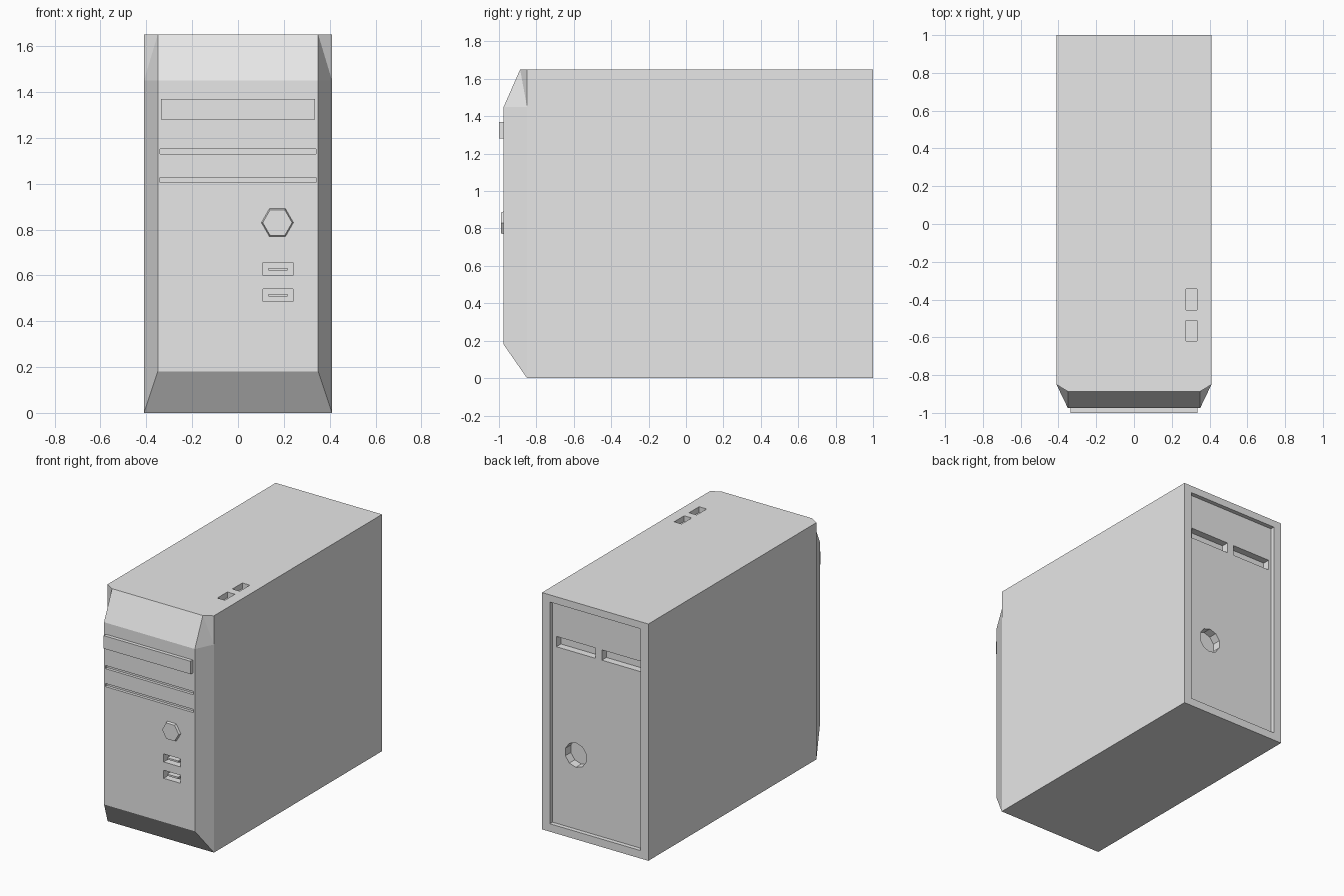
import bpy, bmesh
from math import radians
from mathutils import Matrix, Vector

cube = bpy.data.objects.get("Cube")
if cube:
    bpy.data.objects.remove(cube, do_unlink=True)

grey = bpy.data.materials.new("case_grey")
grey.use_nodes = True
grey.diffuse_color = (0.8, 0.8, 0.8, 1)
grey.node_tree.nodes["Principled BSDF"].inputs["Base Color"].default_value = (0.8, 0.8, 0.8, 1)

HALF, FRONT, TOP = 0.41, -0.975, 1.65


def finish(name, bm):
    bmesh.ops.recalc_face_normals(bm, faces=bm.faces)
    mesh = bpy.data.meshes.new(name)
    bm.to_mesh(mesh)
    bm.free()
    mesh.materials.append(grey)
    obj = bpy.data.objects.new(name, mesh)
    bpy.context.collection.objects.link(obj)
    return obj


def box(name, x, y, z):
    """Box from (low, high) ranges on each axis."""
    bm = bmesh.new()
    mid = Vector([(a + b) / 2 for a, b in (x, y, z)])
    size = Vector([b - a for a, b in (x, y, z)])
    bmesh.ops.create_cube(bm, size=1, matrix=Matrix.Translation(mid) @ Matrix.Diagonal(size).to_4x4())
    return finish(name, bm)


def prism(name, centre, sides, r1, r2, depth, turn):
    """Prism along y, with r2 on its front end."""
    bm = bmesh.new()
    mat = Matrix.Translation(centre) @ Matrix.Rotation(radians(90), 4, 'X') @ Matrix.Rotation(radians(turn), 4, 'Z')
    bmesh.ops.create_cone(bm, cap_ends=True, segments=sides, radius1=r1, radius2=r2, depth=depth, matrix=mat)
    return finish(name, bm)


def cut(target, cutter):
    cutter.hide_render = True
    mod = target.modifiers.new("cut", 'BOOLEAN')
    mod.operation, mod.solver, mod.object = 'DIFFERENCE', 'EXACT', cutter
    bpy.context.view_layer.update()
    baked = bpy.data.meshes.new_from_object(target.evaluated_get(bpy.context.evaluated_depsgraph_get()))
    target.modifiers.clear()
    target.data = baked
    bpy.data.objects.remove(cutter, do_unlink=True)


# Case body: mirrored side outline with a chamfered front
side = [(HALF, 1, 0), (HALF, 1, TOP), (HALF, -0.85, TOP), (HALF, -0.85, 1.45), (HALF, -0.85, 0),
        (0.35, -0.887, TOP), (0.35, FRONT, 1.45), (0.35, FRONT, 0.18)]
bm = bmesh.new()
left = [bm.verts.new(p) for p in side]
right = [bm.verts.new((-x, y, z)) for x, y, z in side]
for v in (left, right):
    for face in ((0, 1, 2, 3, 4), (2, 5, 3), (5, 6, 3), (3, 6, 7, 4)):
        bm.faces.new([v[i] for i in face])
loop = (0, 1, 2, 5, 6, 7, 4)
for a, b in zip(loop, loop[1:] + loop[:1]):
    bm.faces.new((left[a], left[b], right[b], right[a]))
case = finish("case_body", bm)

# Thin drive slots on the front
for z in (1.015, 1.14):
    cut(case, box("drive_slot", (-0.34, 0.34), (FRONT - 0.1, FRONT + 0.02), (z - 0.011, z + 0.011)))

# Front ports with a tongue inside
for i, z in enumerate((0.513, 0.627)):
    cut(case, box("port_hole", (0.11, 0.24), (FRONT - 0.1, FRONT + 0.05), (z - 0.028, z + 0.028)))
    box(f"port_tongue_{i + 1}", (0.132, 0.217), (FRONT + 0.005, FRONT + 0.055), (z - 0.006, z + 0.006))

# Ports on the top
for y in (-0.565, -0.4):
    cut(case, box("top_port", (0.275, 0.333), (y - 0.055, y + 0.055), (TOP - 0.04, TOP + 0.1)))

# Recessed back panel, its two openings and the round socket
cut(case, box("back_recess", (-0.35, 0.35), (0.97, 1.1), (0.055, 1.6)))
for x in (0.17, -0.18):
    cut(case, box("back_opening", (x - 0.15, x + 0.15), (0.92, 1.05), (1.285, 1.357)))
cut(case, prism("back_socket", (0.17, 0.98, 0.57), 10, 0.085, 0.085, 0.14, 0))

# Raised drive door and power button
box("drive_door", (-0.335, 0.335), (-1, FRONT + 0.005), (1.28, 1.37))
prism("power_button", (0.172, FRONT - 0.005, 0.83), 6, 0.072, 0.064, 0.02, 30)
